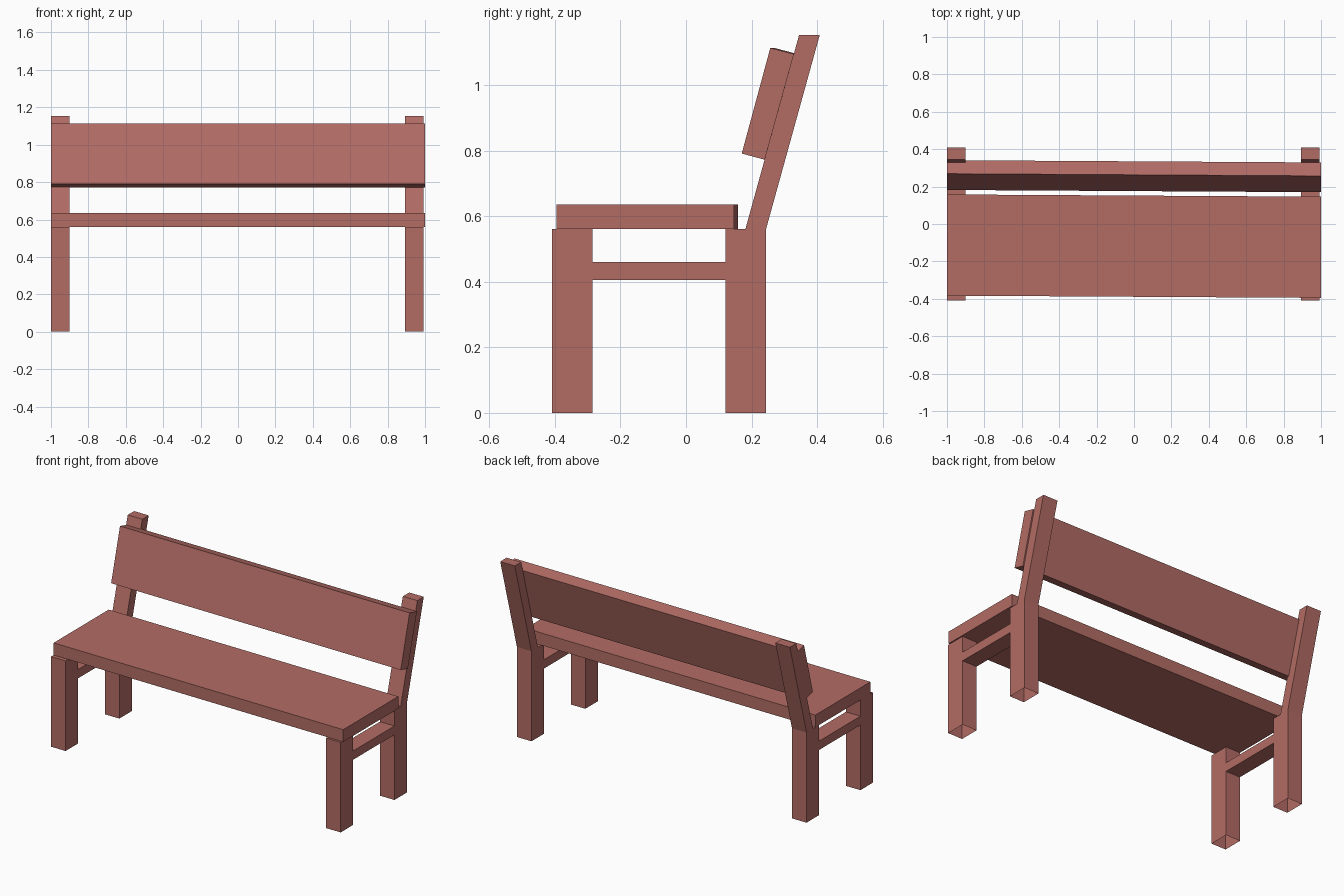
import bpy
import bmesh

if "Cube" in bpy.data.objects:
    bpy.data.objects.remove(bpy.data.objects["Cube"])

wood = bpy.data.materials.new("red_wood")
wood.diffuse_color = (0.45, 0.15, 0.13, 1.0)
wood.use_nodes = True
wood.node_tree.nodes["Principled BSDF"].inputs["Base Color"].default_value = wood.diffuse_color
YAW = -0.006  # the boards sit very slightly askew on the frame


def prism(name, profile, x0, x1, yaw=0.0, open_bottom=False):
    """Extrude a (y, z) side profile from x0 to x1."""
    bm = bmesh.new()
    face = bm.faces.new([bm.verts.new((x0, y, z)) for y, z in profile])
    ext = bmesh.ops.extrude_face_region(bm, geom=[face], use_keep_orig=True)
    moved = [v for v in ext["geom"] if isinstance(v, bmesh.types.BMVert)]
    bmesh.ops.translate(bm, verts=moved, vec=(x1 - x0, 0, 0))
    # slide along y with x for a small yaw
    for v in bm.verts:
        v.co.y += v.co.x * yaw
    bmesh.ops.recalc_face_normals(bm, faces=bm.faces)
    if open_bottom:
        low = [f for f in bm.faces if all(v.co.z < 1e-4 for v in f.verts)]
        bmesh.ops.delete(bm, geom=low, context='FACES_ONLY')
    mesh = bpy.data.meshes.new(name)
    bm.to_mesh(mesh)
    bm.free()
    mesh.materials.append(wood)
    obj = bpy.data.objects.new(name, mesh)
    bpy.context.collection.objects.link(obj)
    return obj


def rect(y0, y1, z0, z1):
    return [(y0, z0), (y1, z0), (y1, z1), (y0, z1)]


# side frames: hollow-footed legs, rail and leaning back post
for side, x0, x1 in (("left", -1.0, -0.9), ("right", 0.892, 0.992)):
    prism(f"front_leg_{side}", rect(-0.408, -0.285, 0, 0.56), x0, x1, open_bottom=True)
    prism(f"back_leg_{side}", rect(0.12, 0.244, 0, 0.56), x0, x1, open_bottom=True)
    prism(f"side_rail_{side}", rect(-0.285, 0.12, 0.405, 0.46), x0, x1)
    prism(f"back_post_{side}",
          [(0.181, 0.56), (0.244, 0.56), (0.408, 1.153), (0.345, 1.153)], x0, x1)

# seat board
prism("seat", rect(-0.389, 0.152, 0.56, 0.636), -1.0, 1.0, YAW)

# leaning backrest board
prism("backrest",
      [(0.176, 0.791), (0.246, 0.772), (0.335, 1.094), (0.263, 1.113)],
      -1.0, 1.0, YAW)
